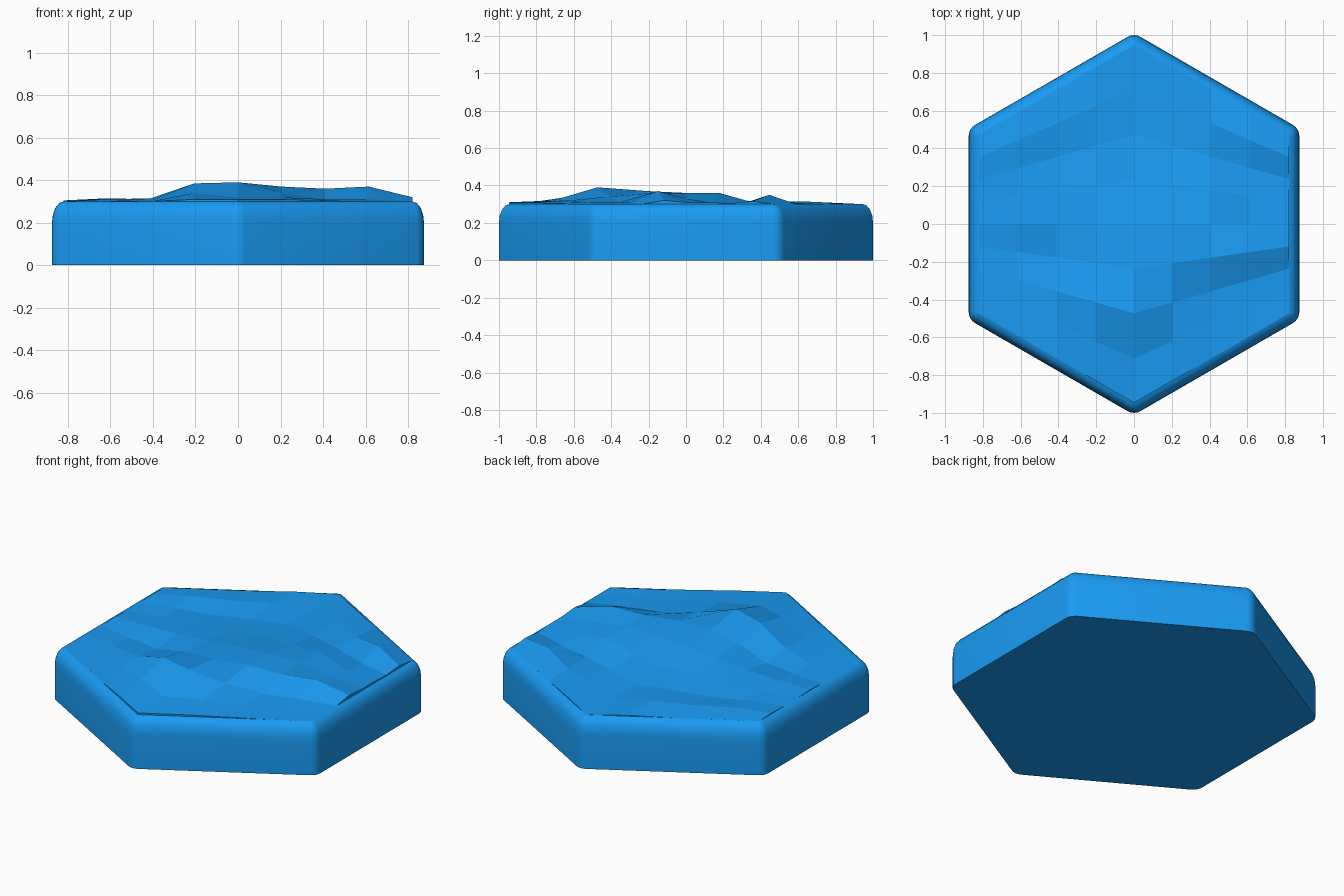
import bpy, bmesh, math

if "Cube" in bpy.data.objects:
    bpy.data.objects.remove(bpy.data.objects["Cube"])

blue = bpy.data.materials.new("blue")
blue.diffuse_color = (0.01, 0.33, 0.9, 1)
blue.use_nodes = True
blue.node_tree.nodes["Principled BSDF"].inputs["Base Color"].default_value = blue.diffuse_color


def finish(bm, name):
    bmesh.ops.recalc_face_normals(bm, faces=bm.faces)
    mesh = bpy.data.meshes.new(name)
    bm.to_mesh(mesh)
    bm.free()
    obj = bpy.data.objects.new(name, mesh)
    bpy.context.collection.objects.link(obj)
    mesh.materials.append(blue)
    return obj


# Hexagonal base: rounded corners, rounded top rim
APOTHEM, FILLET, CORNER_STEPS, RIM_STEPS = 0.875, 0.067, 4, 4
centre_dist = (APOTHEM - FILLET) * 2 / math.sqrt(3)


def hex_ring(bm, inset, z):
    ring = []
    for k in range(6):
        a = math.radians(30 + 60 * k)
        for s in range(CORNER_STEPS + 1):
            b = a + math.radians(-30 + 60 * s / CORNER_STEPS)
            r = FILLET - inset
            ring.append(bm.verts.new((centre_dist * math.cos(a) + r * math.cos(b),
                                      centre_dist * math.sin(a) + r * math.sin(b), z)))
    return ring


bm = bmesh.new()
rings = [hex_ring(bm, 0, 0)]
for s in range(RIM_STEPS + 1):
    t = math.pi / 2 * s / RIM_STEPS
    rings.append(hex_ring(bm, 0.055 * (1 - math.cos(t)), 0.2 + 0.1 * math.sin(t)))
bm.faces.new(rings[0])
for low, high in zip(rings, rings[1:]):
    for i in range(len(low)):
        j = (i + 1) % len(low)
        bm.faces.new((low[i], low[j], high[j], high[i]))
base = finish(bm, "hex_base")
bpy.context.view_layer.objects.active = base
base.select_set(True)
bpy.ops.object.shade_smooth_by_angle(angle=math.radians(35))

# Faceted ground: heights in hundredths above the rim, front row first
HEIGHTS = [
    (0, 0, 0, 1, 1, 1, 0.5, 0, 0),
    (0, 0, 0.5, 4, 2, 2, 1, 0, 0),
    (0, 0, 1.5, 8.5, 9, 4, 1, 1, 0),
    (0, -1, -1, 4, 6, 7, 6, 7, 2),
    (0.5, 1, 1.5, 3, 5, 6, 6, 3, 1),
    (0, 0, 1, 1, 2, 3, 6, 1, 1),
    (0, 0, -1, 0, 0, 1, 1, 0, 0.5),
    (0.5, 1.5, 1, 1.5, -0.5, 1.5, 1, 5, 1.5),
    (0, 0, 0, 0.5, 0, 0.5, 0, 0, 0),
]
bm = bmesh.new()
grid = []
for j, row in enumerate(HEIGHTS):
    line = []
    for i, h in enumerate(row):
        u, v = (i - 4) / 4, (j - 4) / 4
        line.append(bm.verts.new((0.82 * u, v * 0.947 * (1 - abs(u) / 2), 0.3 + h / 100)))
    grid.append(line)
for j in range(8):
    for i in range(8):
        bm.faces.new((grid[j][i], grid[j][i + 1], grid[j + 1][i + 1], grid[j + 1][i]))

# Short skirt that seats the ground inside the rim
border = [e for e in bm.edges if e.is_boundary]
skirt = bmesh.ops.extrude_edge_only(bm, edges=border)["geom"]
for v in skirt:
    if isinstance(v, bmesh.types.BMVert):
        v.co.z = 0.27
finish(bm, "faceted_ground")
